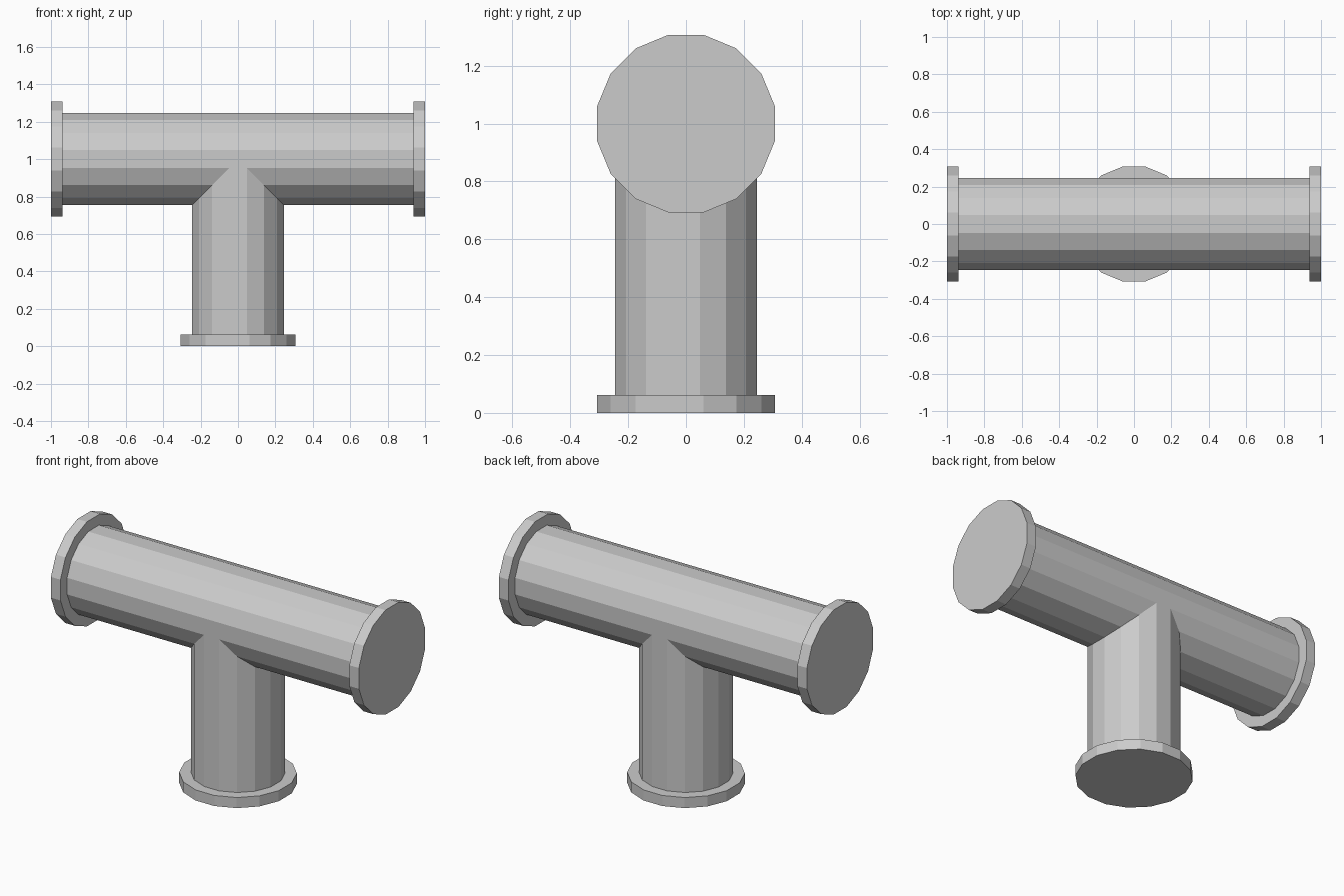
import bpy
import bmesh
from math import pi
from mathutils import Matrix

SIDES = 16
PIPE_R = 0.25
FLANGE_R = 0.313
FLANGE_T = 0.062
AXIS_Z = 1.0

cube = bpy.data.objects.get("Cube")
if cube:
    bpy.data.objects.remove(cube, do_unlink=True)

# Single grey metal colour
grey = bpy.data.materials.new("grey_metal")
grey.use_nodes = True
colour = (0.6, 0.6, 0.6, 1.0)
grey.diffuse_color = colour
grey.node_tree.nodes["Principled BSDF"].inputs["Base Color"].default_value = colour


def tube(name, radius, start, end, axis="Z", capped=True, mitre=False):
    """Faceted cylinder with flats facing the main axes, from start to end."""
    bm = bmesh.new()
    bmesh.ops.create_cone(bm, cap_ends=capped, segments=SIDES, radius1=radius,
                          radius2=radius, depth=end - start,
                          matrix=Matrix.Translation((0, 0, (start + end) / 2))
                          @ Matrix.Rotation(pi / SIDES, 4, "Z"))
    if mitre:
        # Saddle cut where two equal pipes meet
        for v in bm.verts:
            if v.co.z > (start + end) / 2:
                v.co.z = AXIS_Z - abs(v.co.x)
    if axis == "X":
        bm.transform(Matrix.Translation((0, 0, AXIS_Z)) @ Matrix.Rotation(pi / 2, 4, "Y"))
    bmesh.ops.recalc_face_normals(bm, faces=bm.faces)
    mesh = bpy.data.meshes.new(name)
    bm.to_mesh(mesh)
    bm.free()
    mesh.materials.append(grey)
    obj = bpy.data.objects.new(name, mesh)
    bpy.context.collection.objects.link(obj)
    return obj


# Horizontal run and vertical branch
inner = 1 - FLANGE_T
tube("cross_pipe", PIPE_R, -inner, inner, axis="X", capped=False)
tube("branch_pipe", PIPE_R, FLANGE_T, AXIS_Z, capped=False, mitre=True)

# Closed end flanges
tube("left_flange", FLANGE_R, inner, 1, axis="X")
tube("right_flange", FLANGE_R, -1, -inner, axis="X")
tube("bottom_flange", FLANGE_R, 0, FLANGE_T)
